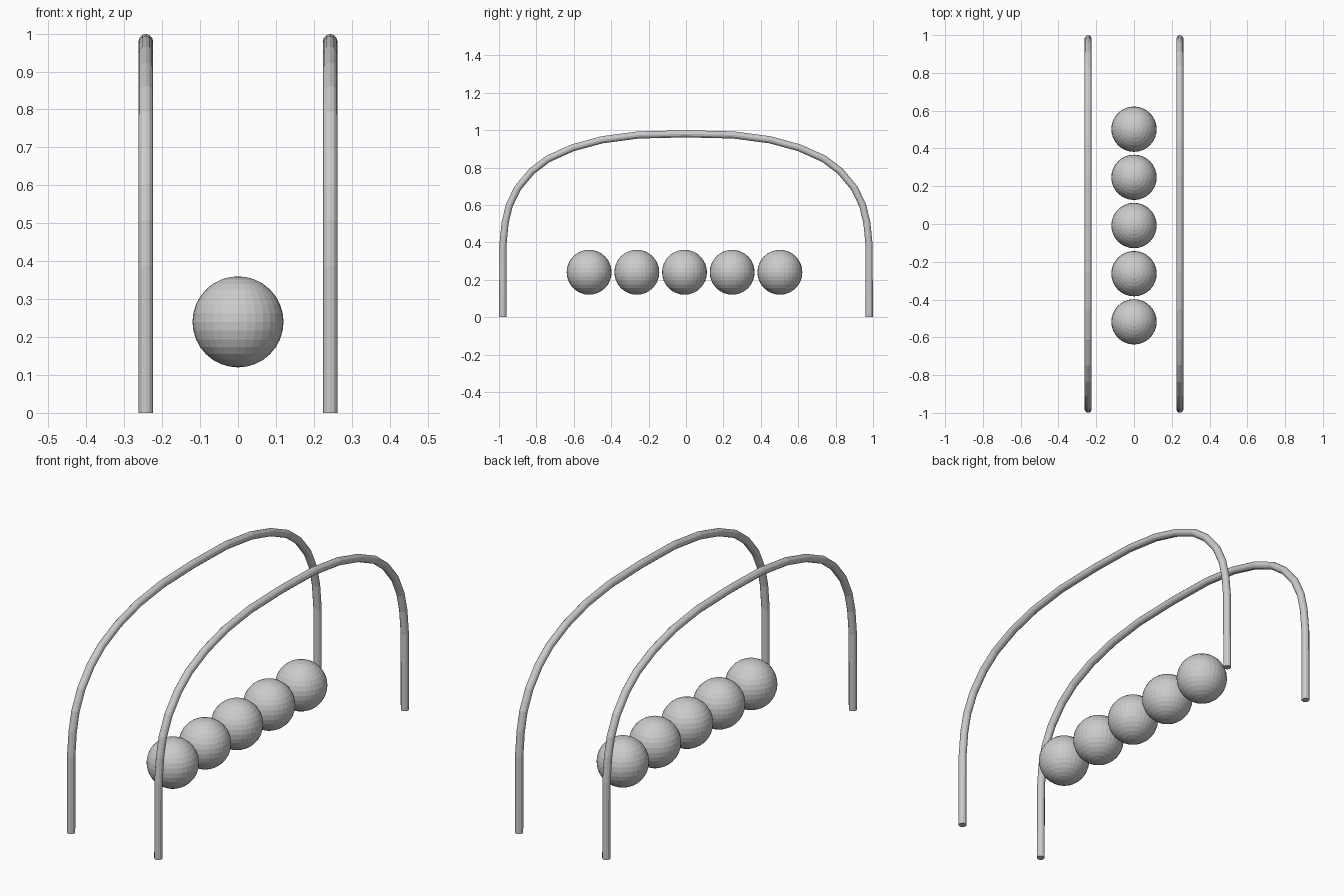
import bpy

if "Cube" in bpy.data.objects:
    bpy.data.objects.remove(bpy.data.objects["Cube"])

TUBE_R = 0.019
RAIL_X = 0.243
BALL_R = 0.12

# Half of the arch profile (y, z), foot to apex
half = [(-0.98, 0), (-0.979, 0.385), (-0.967, 0.505), (-0.945, 0.597),
        (-0.90, 0.69), (-0.825, 0.78), (-0.738, 0.846), (-0.607, 0.905),
        (-0.45, 0.948), (-0.255, 0.974), (0, 0.98)]
arch = half + [(-y, z) for y, z in reversed(half[:-1])]


def arch_rail(name, x):
    curve = bpy.data.curves.new(name, 'CURVE')
    curve.dimensions = '3D'
    curve.bevel_depth = TUBE_R
    curve.bevel_resolution = 4
    curve.use_fill_caps = True
    spline = curve.splines.new('POLY')
    spline.points.add(len(arch) - 1)
    for p, (y, z) in zip(spline.points, arch):
        p.co = (x, y, z, 1)
    spline.use_smooth = False
    obj = bpy.data.objects.new(name, curve)
    bpy.context.collection.objects.link(obj)
    bpy.ops.object.select_all(action='DESELECT')
    obj.select_set(True)
    bpy.context.view_layer.objects.active = obj
    bpy.ops.object.convert(target='MESH')


# Two arched rails
arch_rail("left_arch_rail", -RAIL_X)
arch_rail("right_arch_rail", RAIL_X)

# Row of five hanging balls
for i in range(5):
    bpy.ops.mesh.primitive_uv_sphere_add(
        segments=32, ring_count=16, radius=BALL_R,
        location=(0, -0.008 + 0.255 * (i - 2), 0.24))
    bpy.context.object.name = f"ball_{i + 1}"
